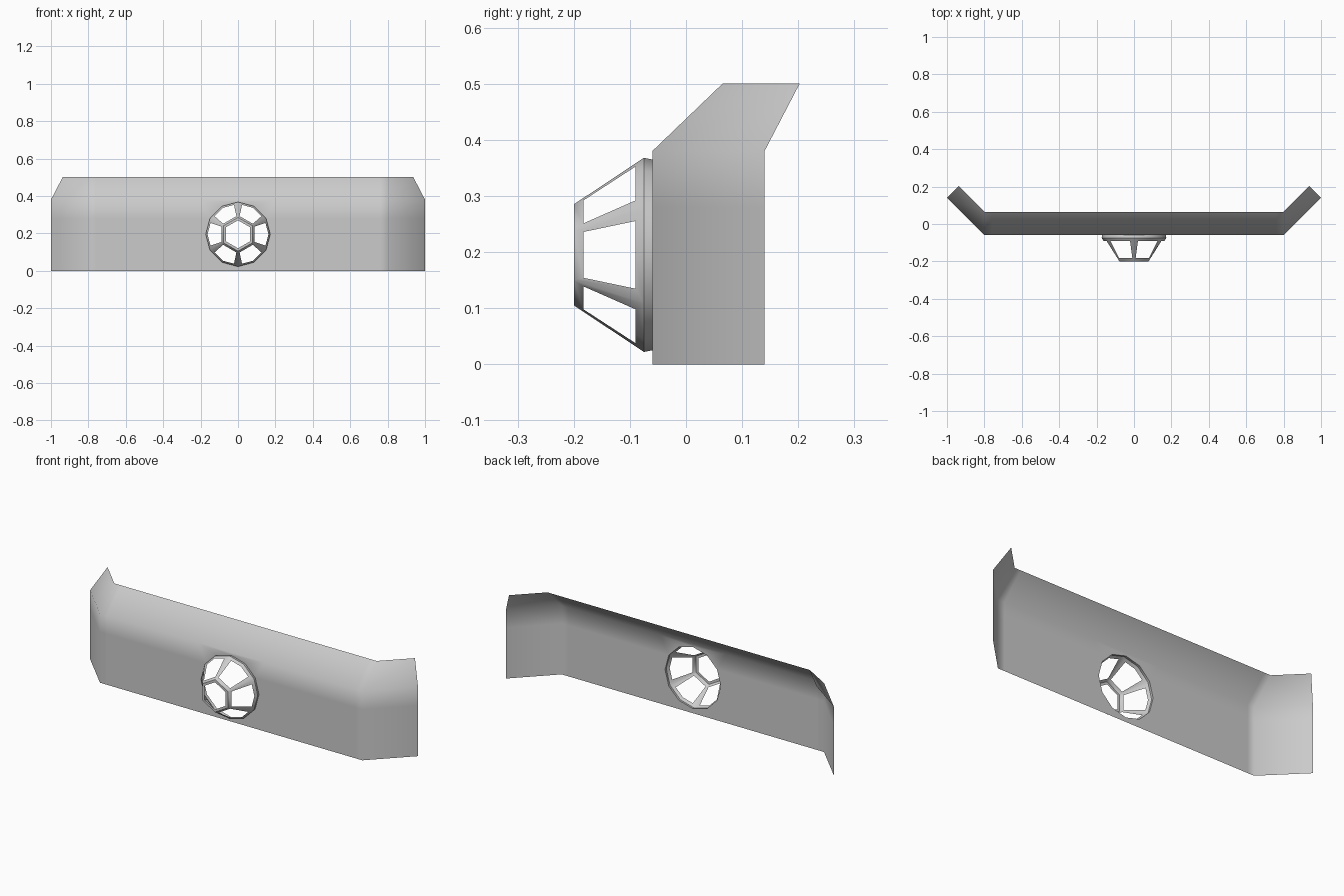
import bpy, bmesh, math
from mathutils import Vector

cube = bpy.data.objects.get("Cube")
if cube:
    bpy.data.objects.remove(cube, do_unlink=True)

grey = bpy.data.materials.new("light_grey")
grey.use_nodes = True
colour = (0.6, 0.6, 0.6, 1)
grey.diffuse_color = colour
grey.node_tree.nodes["Principled BSDF"].inputs["Base Color"].default_value = colour

CENTRE_Z = 0.195
RIM_R = 0.173


def ring(radius, y, sides):
    """Points around the window axis, starting at the top."""
    return [Vector((radius * math.sin(a), y, CENTRE_Z + radius * math.cos(a)))
            for a in (2 * math.pi * i / sides for i in range(sides))]


def bridge(bm, outer, inner):
    n = len(outer)
    for i in range(n):
        j = (i + 1) % n
        bm.faces.new([bm.verts.new(p) for p in (outer[i], outer[j], inner[j], inner[i])])


def finish(bm, name, angle):
    bmesh.ops.remove_doubles(bm, verts=bm.verts, dist=0.0005)
    bmesh.ops.recalc_face_normals(bm, faces=bm.faces)
    # Point the open shell towards the front
    if sum(f.normal.y * f.calc_area() for f in bm.faces) > 0:
        bmesh.ops.reverse_faces(bm, faces=bm.faces)
    mesh = bpy.data.meshes.new(name)
    bm.to_mesh(mesh)
    bm.free()
    mesh.materials.append(grey)
    obj = bpy.data.objects.new(name, mesh)
    bpy.context.collection.objects.link(obj)
    bpy.ops.object.select_all(action="DESELECT")
    obj.select_set(True)
    bpy.context.view_layer.objects.active = obj
    bpy.ops.object.shade_smooth_by_angle(angle=math.radians(angle))


# Wall panel: straight middle, swept-back ends, top edge leaning back
rows = [(0, 0), (0.28, 0), (0.38, 0), (0.5, 0.125)]
columns = [-1, -0.8, -0.76, -0.2, 0.2, 0.76, 0.8, 1]


def wall_point(x, row):
    z, lean = row
    if abs(x) < 1:
        return Vector((x, lean - 0.06, z))
    return Vector((x * (1 - lean * 0.5), 0.14 + lean * 0.5, z))


bm = bmesh.new()
for x0, x1 in zip(columns, columns[1:]):
    for low, high in zip(rows, rows[1:]):
        if x1 == -x0 and high[1] == 0:
            continue        # left open for the round window
        bm.faces.new([bm.verts.new(p) for p in (
            wall_point(x0, low), wall_point(x1, low),
            wall_point(x1, high), wall_point(x0, high))])

# Middle of the wall with the round opening
edge = [wall_point(-0.2, r) for r in rows[:3]] + [wall_point(0.2, r) for r in rows[2::-1]]
loops = []
for loop in (edge, ring(0.17, -0.06, 12)):
    verts = [bm.verts.new(p) for p in loop]
    loops += [bm.edges.new((v, verts[i - 1])) for i, v in enumerate(verts)]
bmesh.ops.triangle_fill(bm, use_beauty=True, use_dissolve=False, edges=loops)
finish(bm, "wall_panel", 60)

# Window frame: rim, six tapered bars and a hexagonal nose
bm = bmesh.new()
bridge(bm, ring(0.17, -0.06, 12), ring(RIM_R, -0.075, 12))
nose = ring(0.09, -0.2, 6)
bridge(bm, nose, ring(0.075, -0.2, 6))

base = ring(RIM_R, -0.075, 12)
front_cut = ring(0.102, -0.183, 6)
back_cut = ring(0.163, -0.09, 12)
for k in range(6):
    n, a, m, b = (k + 1) % 6, 2 * k, 2 * k + 1, (2 * k + 2) % 12
    outer = [nose[k], nose[n], base[b], base[m], base[a]]
    inner = [front_cut[k].lerp(front_cut[n], 0.1),
             front_cut[n].lerp(front_cut[k], 0.1),
             back_cut[b].lerp(back_cut[m], 0.26),
             back_cut[m],
             back_cut[a].lerp(back_cut[m], 0.26)]
    bridge(bm, outer, inner)
finish(bm, "window_frame", 40)
